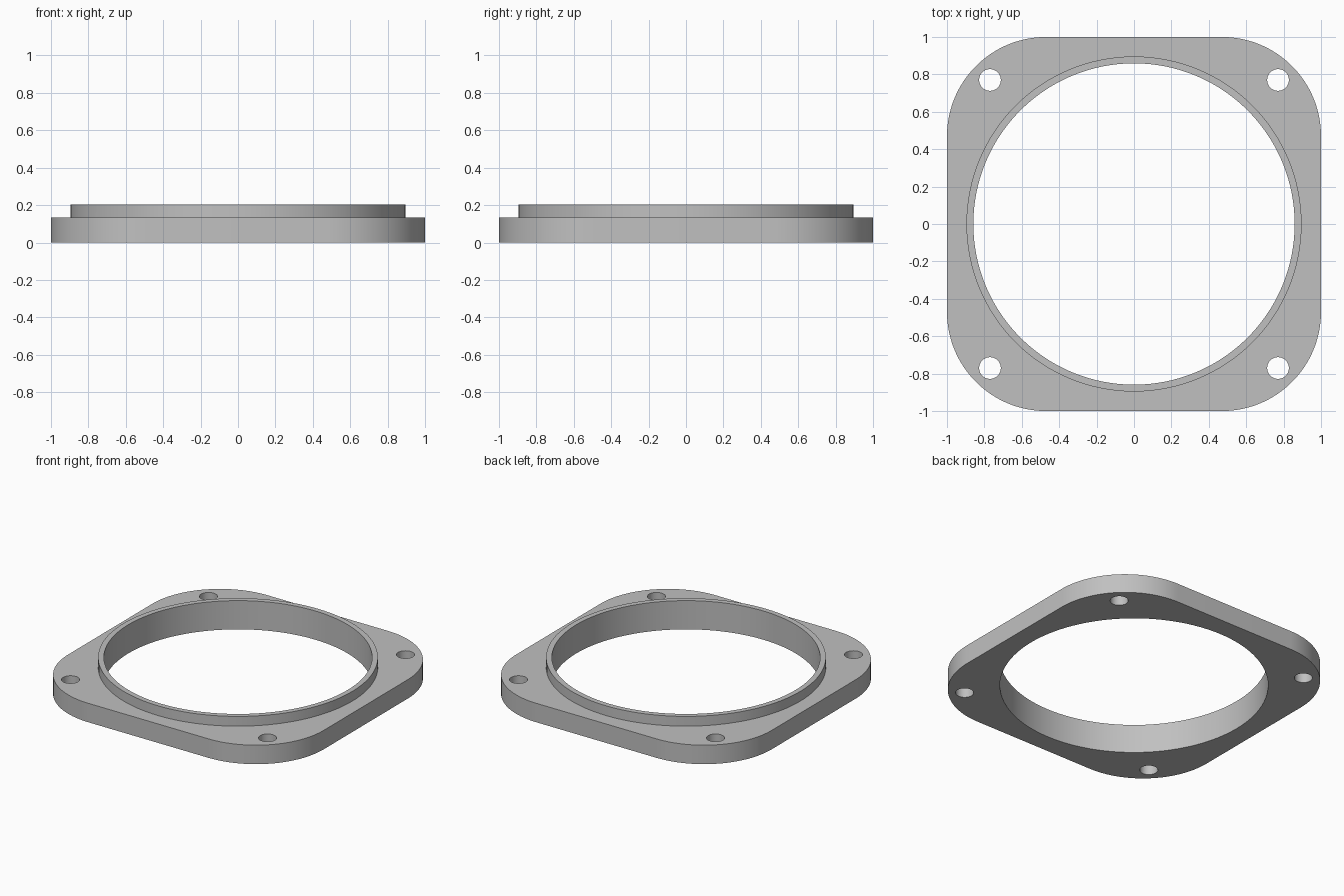
import bpy
import bmesh
from math import cos, sin, pi, radians

default_cube = bpy.data.objects.get("Cube")
if default_cube:
    bpy.data.objects.remove(default_cube)

PLATE_TOP, COLLAR_TOP = 0.134, 0.203
CORNER_RADIUS = 0.53
COLLAR_RADIUS, BORE_RADIUS = 0.896, 0.859
HOLE_RADIUS, HOLE_OFFSET = 0.058, 0.77

grey = bpy.data.materials.new("plain grey")
grey.use_nodes = True
colour = (0.53, 0.53, 0.53, 1)
grey.diffuse_color = colour
grey.node_tree.nodes["Principled BSDF"].inputs["Base Color"].default_value = colour


def circle(radius, steps, x=0, y=0):
    return [(x + radius * cos(2 * pi * i / steps), y + radius * sin(2 * pi * i / steps))
            for i in range(steps)]


def rounded_square(half, radius, steps):
    inset = half - radius
    points = []
    for quarter, (sx, sy) in enumerate([(1, 1), (-1, 1), (-1, -1), (1, -1)]):
        for i in range(steps + 1):
            a = (quarter + i / steps) * pi / 2
            points.append((sx * inset + radius * cos(a), sy * inset + radius * sin(a)))
    return points


def prism(name, outline, bottom, top):
    """Extrude a flat outline between two heights."""
    bm = bmesh.new()
    face = bm.faces.new([bm.verts.new((x, y, bottom)) for x, y in outline])
    result = bmesh.ops.extrude_face_region(bm, geom=[face])
    raised = [v for v in result["geom"] if isinstance(v, bmesh.types.BMVert)]
    bmesh.ops.translate(bm, verts=raised, vec=(0, 0, top - bottom))
    bmesh.ops.recalc_face_normals(bm, faces=bm.faces)
    mesh = bpy.data.meshes.new(name)
    bm.to_mesh(mesh)
    bm.free()
    mesh.materials.append(grey)
    obj = bpy.data.objects.new(name, mesh)
    bpy.context.collection.objects.link(obj)
    return obj


def combine(target, tool, operation):
    """Apply a boolean and discard the tool."""
    bpy.context.view_layer.objects.active = target
    mod = target.modifiers.new(operation.title(), "BOOLEAN")
    mod.operation, mod.solver, mod.object = operation, "EXACT", tool
    bpy.ops.object.modifier_apply(modifier=mod.name)
    bpy.data.objects.remove(tool)


# Square plate with broad rounded corners
flange = prism("mounting_flange", rounded_square(1, CORNER_RADIUS, 32), 0, PLATE_TOP)

# Raised collar, started inside the plate so the two fuse
collar = prism("collar", circle(COLLAR_RADIUS, 128), PLATE_TOP / 2, COLLAR_TOP)
combine(flange, collar, "UNION")

# Central bore and four bolt holes
bore = prism("bore_cutter", circle(BORE_RADIUS, 128), -0.1, COLLAR_TOP + 0.1)
combine(flange, bore, "DIFFERENCE")
for sx in (-1, 1):
    for sy in (-1, 1):
        outline = circle(HOLE_RADIUS, 48, sx * HOLE_OFFSET, sy * HOLE_OFFSET)
        combine(flange, prism("hole_cutter", outline, -0.1, COLLAR_TOP), "DIFFERENCE")

# Smooth walls with crisp rims
bpy.ops.object.select_all(action="DESELECT")
flange.select_set(True)
bpy.context.view_layer.objects.active = flange
bpy.ops.object.shade_smooth_by_angle(angle=radians(30))
